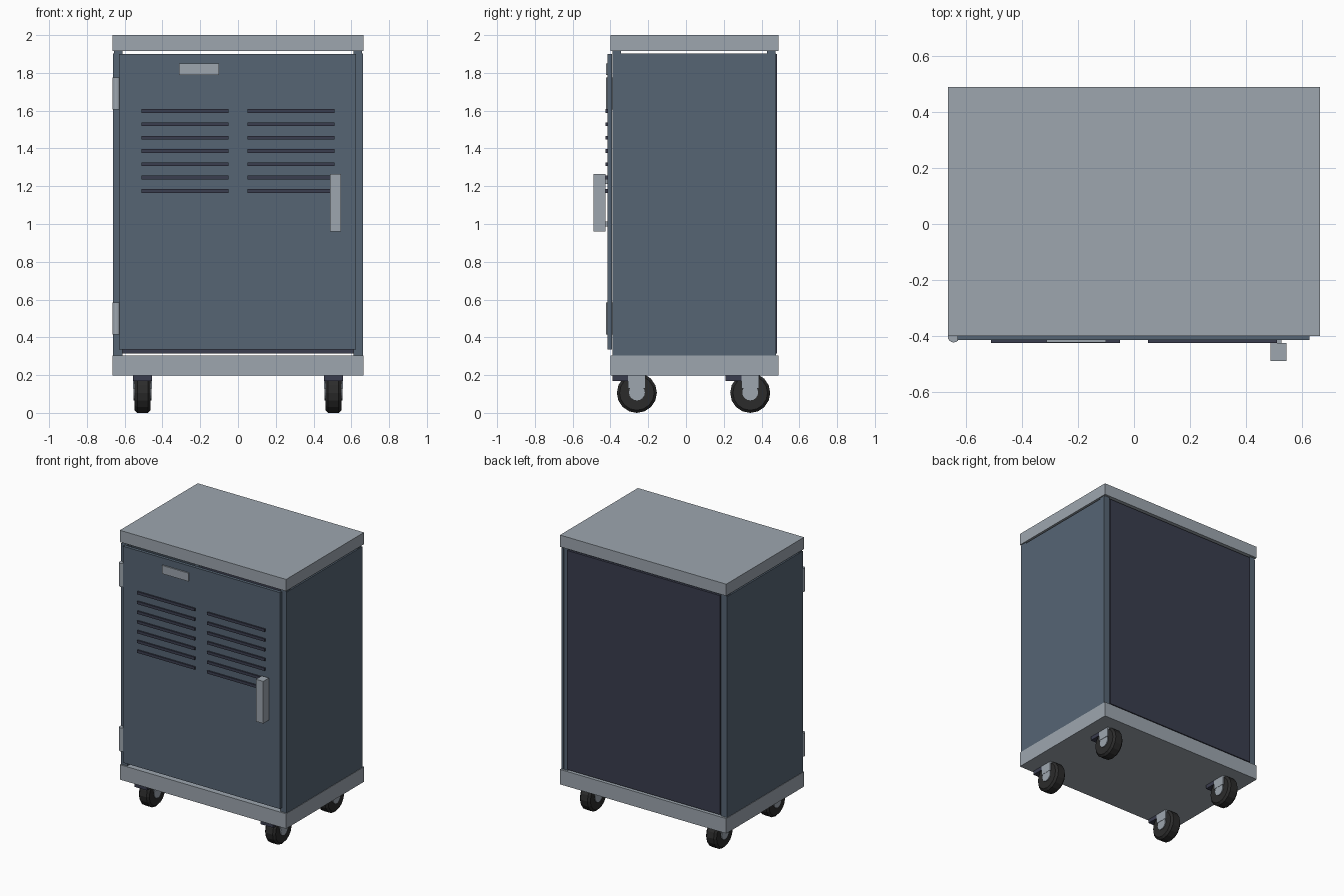
import bpy, bmesh, math
from mathutils import Matrix, Vector

cube = bpy.data.objects.get("Cube")
if cube:
    bpy.data.objects.remove(cube, do_unlink=True)


def material(name, srgb):
    color = [((c / 255 + 0.055) / 1.055) ** 2.4 for c in srgb] + [1.0]
    mat = bpy.data.materials.new(name)
    mat.use_nodes = True
    mat.diffuse_color = color
    mat.node_tree.nodes["Principled BSDF"].inputs["Base Color"].default_value = color
    return mat


LIGHT = material("light grey", (157, 166, 175))
BLUE = material("slate blue", (86, 101, 116))
DARK = material("dark navy", (58, 61, 78))
RUBBER = material("black rubber", (43, 43, 43))


def finish(name, bm, mat):
    bmesh.ops.recalc_face_normals(bm, faces=bm.faces)
    mesh = bpy.data.meshes.new(name)
    bm.to_mesh(mesh)
    bm.free()
    mesh.materials.append(mat)
    obj = bpy.data.objects.new(name, mesh)
    bpy.context.collection.objects.link(obj)
    return obj


def box(name, mat, x, y, z):
    """Box from (low, high) ranges on each axis."""
    bm = bmesh.new()
    bmesh.ops.create_cube(bm, size=1)
    low, high = Vector((x[0], y[0], z[0])), Vector((x[1], y[1], z[1]))
    bmesh.ops.transform(bm, verts=bm.verts, matrix=Matrix.Translation((low + high) / 2)
                        @ Matrix.Diagonal((high - low).to_4d()))
    return finish(name, bm, mat)


def cylinder(name, mat, center, radius, depth, sides, along_x=False, bevel=0):
    bm = bmesh.new()
    bmesh.ops.create_cone(bm, cap_ends=True, segments=sides, radius1=radius,
                          radius2=radius, depth=depth)
    if bevel:
        rims = [e for e in bm.edges if abs(e.verts[0].co.z - e.verts[1].co.z) < 1e-5]
        bmesh.ops.bevel(bm, geom=rims, offset=bevel, segments=1, affect='EDGES')
    turn = Matrix.Rotation(math.pi / 2, 4, 'Y') if along_x else Matrix()
    bmesh.ops.transform(bm, verts=bm.verts, matrix=Matrix.Translation(center) @ turn)
    return finish(name, bm, mat)


# Top and base slabs
W = 0.665
box("top_slab", LIGHT, (-W, W), (-0.40, 0.49), (1.915, 2.0))
box("base_slab", LIGHT, (-W, W), (-0.40, 0.49), (0.197, 0.305))

# Corner posts and side panels
for side, s in (("right", -1), ("left", 1)):
    for end, y in (("front", (-0.39, -0.345)), ("back", (0.43, 0.475))):
        box(f"{end}_{side}_post", BLUE, sorted((s * 0.612, s * 0.657)), y, (0.305, 1.915))
    box(f"{side}_side_panel", BLUE, sorted((s * 0.645, s * 0.662)), (-0.39, 0.476), (0.305, 1.903))

# Back panel
box("back_panel", DARK, (-0.612, 0.612), (0.465, 0.483), (0.315, 1.9))

# Door with plate, vents, hinges and handle
box("door", BLUE, (-0.63, 0.626), (-0.415, -0.392), (0.335, 1.9))
box("label_plate", LIGHT, (-0.312, -0.1), (-0.424, -0.415), (1.79, 1.85))
for i in range(7):
    z = 1.175 + i * 0.0705
    for side, s in (("right", -1), ("left", 1)):
        box(f"{side}_vent_slat_{i + 1}", DARK, sorted((s * 0.05, s * 0.51)),
            (-0.425, -0.415), (z - 0.01, z + 0.01))
for name, z in (("lower_hinge", 0.5), ("upper_hinge", 1.69)):
    cylinder(name, LIGHT, (-0.644, -0.402, z), 0.021, 0.17, 16)
box("handle", LIGHT, (0.487, 0.545), (-0.49, -0.425), (0.96, 1.265))
for name, z in (("lower_handle_stud", 1.0), ("upper_handle_stud", 1.225)):
    box(name, LIGHT, (0.505, 0.527), (-0.426, -0.414), (z - 0.012, z + 0.012))

# Casters
for side, x in (("right", -0.505), ("left", 0.505)):
    for end, y in (("front", -0.26), ("back", 0.34)):
        name = f"{end}_{side}_caster"
        cylinder(name + "_wheel", RUBBER, (x, y, 0.106), 0.106, 0.084, 16, True, 0.014)
        cylinder(name + "_hub", LIGHT, (x, y, 0.108), 0.042, 0.096, 16, True)
        box(name + "_fork", LIGHT, (x - 0.05, x + 0.05), (y - 0.046, y + 0.046), (0.13, 0.198))
        box(name + "_brake", DARK, (x - 0.05, x + 0.05), (y - 0.13, y - 0.046), (0.17, 0.198))
